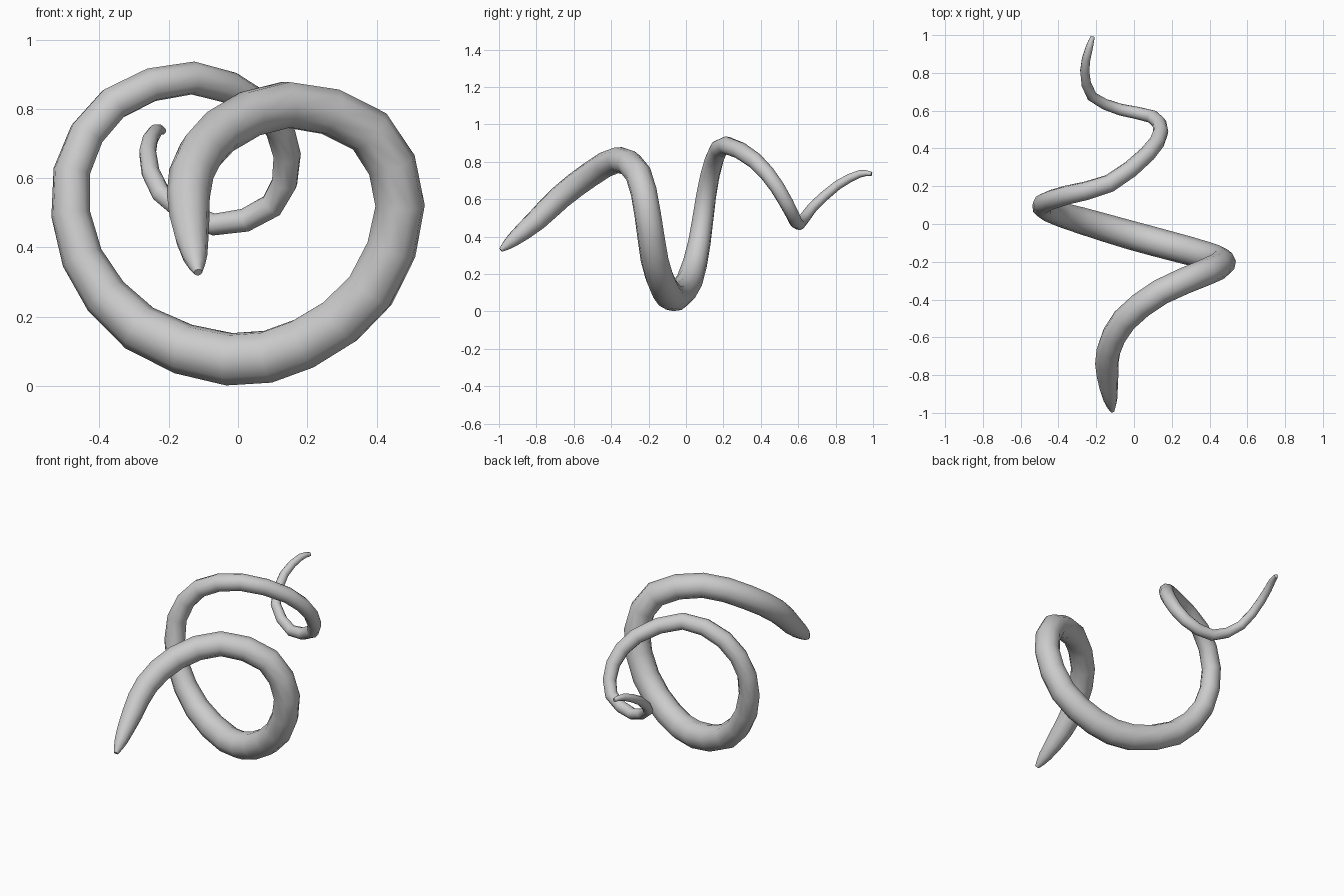
import bpy
from mathutils import Vector

if "Cube" in bpy.data.objects:
    bpy.data.objects.remove(bpy.data.objects["Cube"])

# Centreline keys: x, y, z, radius (thick front end to thin back end)
KEYS = [Vector(k) for k in (
    (-.115, -.99, .328, .012), (-.125, -.93, .378, .037), (-.14, -.80, .487, .058),
    (-.135, -.67, .612, .065), (-.052, -.51, .734, .068), (.14, -.36, .812, .069),
    (.38, -.255, .735, .071), (.468, -.205, .52, .072), (.383, -.168, .275, .075),
    (.19, -.115, .122, .077), (-.025, -.057, .077, .077), (-.285, .02, .167, .071),
    (-.45, .072, .37, .061), (-.48, .108, .62, .054), (-.36, .152, .815, .051),
    (-.13, .215, .889, .048), (.07, .37, .805, .044), (.142, .487, .665, .040),
    (.097, .568, .52, .036), (-.07, .605, .466, .032), (-.222, .675, .555, .028),
    (-.261, .81, .675, .025), (-.238, .93, .736, .020), (-.218, .992, .736, .011))]


def smooth_path(keys, steps):
    """Catmull-Rom interpolation through the keys."""
    out = []
    for i in range(len(keys) - 1):
        b, c = keys[i], keys[i + 1]
        a = keys[i - 1] if i else b * 2 - c
        d = keys[i + 2] if i + 2 < len(keys) else c * 2 - b
        for s in range(steps):
            t = s / steps
            out.append(0.5 * (b * 2 + (c - a) * t + (a * 2 - b * 5 + c * 4 - d) * t * t
                              + (b * 3 - a - c * 3 + d) * t ** 3))
    return out + [keys[-1]]


# Tapered coiled tube
path = smooth_path(KEYS, 2)
curve = bpy.data.curves.new("tentacle", 'CURVE')
curve.dimensions = '3D'
curve.bevel_depth = 1.0
curve.bevel_resolution = 3
curve.use_fill_caps = True
spline = curve.splines.new('POLY')
spline.points.add(len(path) - 1)
for p, k in zip(spline.points, path):
    p.co = (k[0], k[1], k[2], 1)
    p.radius = k[3]
tentacle = bpy.data.objects.new("tentacle", curve)
bpy.context.collection.objects.link(tentacle)

# Convert to a smooth-shaded mesh
bpy.context.view_layer.objects.active = tentacle
tentacle.select_set(True)
bpy.ops.object.convert(target='MESH')
bpy.ops.object.shade_smooth_by_angle(angle=1.0)
